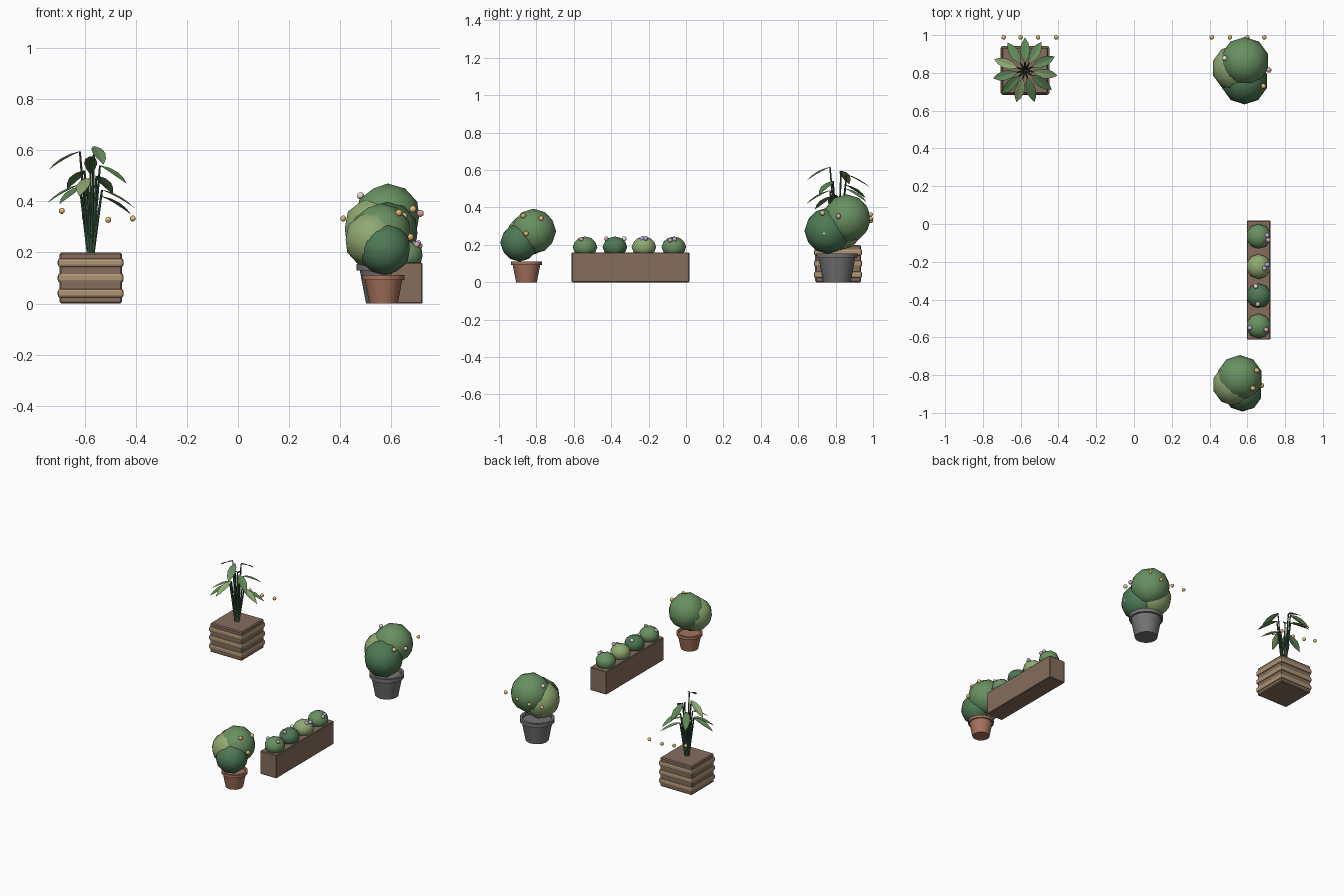
import bpy, bmesh, math
from mathutils import Vector, Matrix

if "Cube" in bpy.data.objects:
    bpy.data.objects.remove(bpy.data.objects["Cube"])

COLORS = {
    "mid_green": (.14, .28, .12), "light_green": (.28, .40, .17), "dark_green": (.075, .19, .09),
    "stem_green": (.04, .10, .05), "leaf_green": (.11, .24, .09),
    "terracotta": (.38, .17, .11), "stone": (.17, .17, .17),
    "wood": (.24, .155, .11), "pale_wood": (.42, .30, .18), "soil": (.06, .04, .03),
    "gold": (.80, .52, .20), "pink": (.70, .38, .42), "white": (.80, .74, .74), "lilac": (.50, .42, .70),
    "orange": (.80, .42, .18),
}
MATS = {}
for n, c in COLORS.items():
    MATS[n] = bpy.data.materials.new(n)
    MATS[n].diffuse_color = (*c, 1)


def finish(name, bm, color, smooth=None):
    me = bpy.data.meshes.new(name)
    bm.to_mesh(me)
    bm.free()
    me.materials.append(MATS[color])
    ob = bpy.data.objects.new(name, me)
    bpy.context.collection.objects.link(ob)
    if smooth:
        bpy.context.view_layer.objects.active = ob
        bpy.ops.object.select_all(action='DESELECT')
        ob.select_set(True)
        bpy.ops.object.shade_smooth_by_angle(angle=math.radians(smooth))
    return ob


def box(name, center, size, color, bevel=.004, segments=1):
    bm = bmesh.new()
    bmesh.ops.create_cube(bm, size=1, matrix=Matrix.Translation(center) @ Matrix.Diagonal((*size, 1)))
    bmesh.ops.bevel(bm, geom=bm.edges[:], offset=bevel, segments=segments, profile=.5, affect='EDGES')
    return finish(name, bm, color)


def ball(name, center, r, color, sub=2, flat=1.0, smooth=40):
    bm = bmesh.new()
    m = Matrix.Translation(center) @ Matrix.Diagonal((r, r, r * flat, 1))
    bmesh.ops.create_icosphere(bm, subdivisions=sub, radius=1, matrix=m)
    return finish(name, bm, color, smooth)


def lathe(name, x, y, profile, color, sides=16):
    bm = bmesh.new()
    rings = []
    for r, z in profile:
        rings.append([bm.verts.new((x + r * math.cos(2 * math.pi * i / sides),
                                    y + r * math.sin(2 * math.pi * i / sides), z)) for i in range(sides)])
    for a, b in zip(rings, rings[1:]):
        for i in range(sides):
            j = (i + 1) % sides
            bm.faces.new((a[i], a[j], b[j], b[i]))
    bm.faces.new(rings[0][::-1])
    bm.faces.new(rings[-1])
    return finish(name, bm, color, 30)


def pot(name, x, y, r, h, color):
    lathe(name, x, y, [(r * .67, 0), (r * .89, h * .83), (r, h * .83), (r, h), (r * .85, h), (r * .83, h * .88)], color)


def flowers(name, items, r):
    for i, (c, p) in enumerate(items):
        ball(f"{name}_{i}", p, r, c)


# Terracotta pot with shrub
pot("terracotta_pot", .57, -.853, .083, .112, "terracotta")
ball("front_shrub_top", (.56, -.815, .272), .121, "mid_green")
ball("front_shrub_side", (.528, -.85, .25), .112, "light_green")
ball("front_shrub_low", (.575, -.89, .213), .103, "dark_green")
flowers("front_shrub_flower", [("orange", (.63, -.87, .355)), ("gold", (.65, -.775, .342)),
                               ("orange", (.675, -.855, .26))], .014)

# Stone pot with larger shrub
pot("stone_pot", .575, .807, .11, .155, "stone")
ball("back_shrub_top", (.586, .86, .34), .13, "mid_green")
ball("back_shrub_side", (.536, .825, .295), .124, "light_green")
ball("back_shrub_low", (.585, .757, .275), .124, "dark_green")
flowers("back_shrub_flower", [("gold", (.685, .73, .37)), ("pink", (.714, .815, .353)),
                              ("white", (.48, .878, .422)), ("white", (.688, .738, .262))], .014)

# Long trough with four small shrubs
box("trough", (.66, -.297, .08), (.125, .63, .16), "wood")
for i, (y, c) in enumerate([(-.54, "mid_green"), (-.38, "dark_green"), (-.225, "light_green"), (-.065, "mid_green")]):
    ball(f"trough_shrub_{i}", (.66, y, .188), .066, c, flat=.86)
flowers("trough_flower", [("lilac", (.614, -.55, .225)), ("pink", (.70, -.56, .23)), ("pink", (.656, -.425, .232)),
                          ("white", (.645, -.33, .232)), ("lilac", (.705, -.215, .235)), ("lilac", (.69, -.235, .232)),
                          ("pink", (.71, -.085, .225)), ("lilac", (.705, -.06, .23))], .013)

# Slatted wooden planter
PX, PY = -.577, .813
box("planter_core", (PX, PY, .1), (.244, .244, .2), "wood", .006)
for i in range(3):
    box(f"planter_slat_{i}", (PX, PY, .04 + .06 * i), (.258, .258, .036), "pale_wood", .011, 2)

# Leafy plant: angle in degrees and height of each leaf base
LEAVES = [(90, .575), (60, .50), (-9, .445), (-36, .54), (-73, .615), (-105, .49),
          (-135, .46), (-166, .465), (160, .595), (122, .52), (25, .42)]
SECTIONS = [(.0, .004), (.25, .021), (.55, .026), (.8, .017), (1, .001)]
for i, (deg, h) in enumerate(LEAVES):
    a = math.radians(deg)
    out, side = Vector((math.cos(a), math.sin(a), 0)), Vector((-math.sin(a), math.cos(a), 0))
    root = Vector((PX, PY, .19)) + out * .008
    base = Vector((PX, PY, h)) + out * .045
    # Stem
    bm = bmesh.new()
    d = base - root
    m = Matrix.Translation((root + base) / 2) @ d.to_track_quat('Z', 'Y').to_matrix().to_4x4()
    bmesh.ops.create_cone(bm, cap_ends=True, segments=6, radius1=.007, radius2=.004, depth=d.length, matrix=m)
    finish(f"plant_stem_{i}", bm, "stem_green")
    # Leaf blade, folded slightly along its midrib
    bm = bmesh.new()
    rows = []
    for t, w in SECTIONS:
        p = base + out * (.128 * t) + Vector((0, 0, -.05 * t - .02 * t * t))
        up = Vector((0, 0, w * .25))
        rows.append([bm.verts.new(q) for q in (p - side * w + up, p, p + side * w + up)])
    for r, s in zip(rows, rows[1:]):
        for k in range(2):
            bm.faces.new((r[k], s[k], s[k + 1], r[k + 1]))
    finish(f"plant_leaf_{i}", bm, ("leaf_green", "mid_green", "light_green")[i % 3])

# String of little bulbs along the back, sagging on both sides
for x, z in [(.69, .363), (.6, .34), (.508, .328), (.412, .333)]:
    for s in (-1, 1):
        ball(f"bulb_{'left' if s < 0 else 'right'}_{int(x * 100)}", (s * x, .988, z), .012, "gold")

for m in bpy.data.materials:
    if m.users and not m.is_grease_pencil:
        m.use_nodes = True
        m.node_tree.nodes["Principled BSDF"].inputs["Base Color"].default_value = m.diffuse_color
